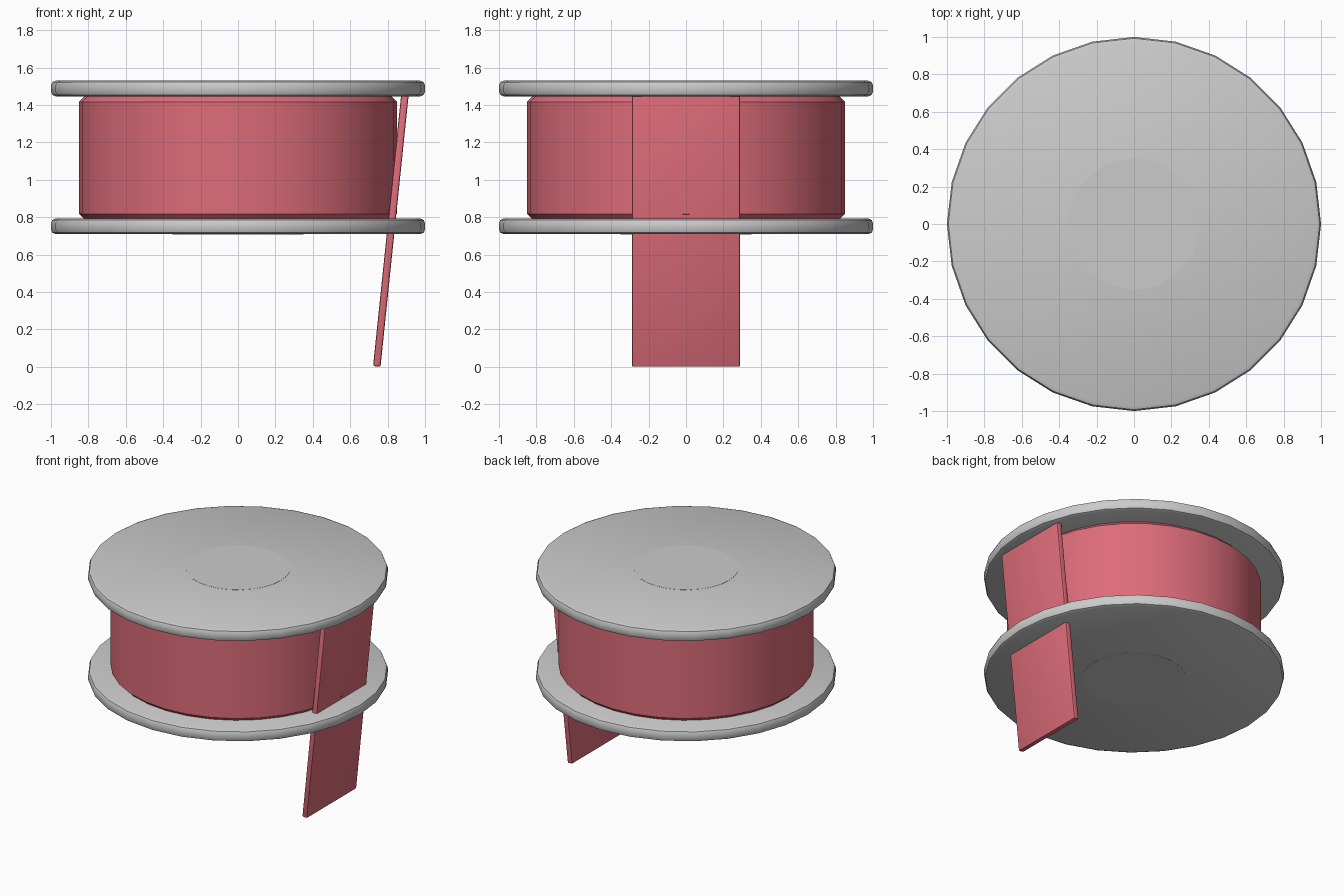
import bpy
from math import atan2, hypot, radians

if "Cube" in bpy.data.objects:
    bpy.data.objects.remove(bpy.data.objects["Cube"])

red = bpy.data.materials.new("tape_red")
red.diffuse_color = (0.72, 0.15, 0.19, 1)
red.use_nodes = True
red.node_tree.nodes["Principled BSDF"].inputs["Base Color"].default_value = red.diffuse_color


def finish(ob, name, bevel, segments, mat=None):
    ob.name = name
    if bevel:
        mod = ob.modifiers.new("edge_bevel", "BEVEL")
        mod.width = bevel
        mod.segments = segments
        mod.limit_method = "ANGLE"
        mod.angle_limit = radians(40)
        bpy.ops.object.modifier_apply(modifier=mod.name)
    bpy.ops.object.shade_smooth_by_angle(angle=radians(35))
    if mat:
        ob.data.materials.append(mat)
    return ob


def disc(name, radius, z0, z1, sides, bevel, segments, mat=None):
    bpy.ops.mesh.primitive_cylinder_add(vertices=sides, radius=radius, depth=z1 - z0,
                                        location=(0, 0, (z0 + z1) / 2))
    return finish(bpy.context.object, name, bevel, segments, mat)


# Spool: two rounded flanges and a central hub
for name, z in (("lower_flange", 0.71), ("upper_flange", 1.447)):
    disc(name, 1.0, z, z + 0.083, 28, 0.025, 2)
disc("hub", 0.35, 0.709, 1.531, 28, 0, 1)

# Wound roll with chamfered rims
disc("wound_roll", 0.85, 0.785, 1.45, 32, 0.033, 1, red)

# Loose strip hanging down at a slant, its top end hidden in the upper flange
bottom, top = (0.742, 0.002), (0.896, 1.49)
dx, dz = top[0] - bottom[0], top[1] - bottom[1]
bpy.ops.mesh.primitive_cube_add(size=1, location=((bottom[0] + top[0]) / 2, 0, (bottom[1] + top[1]) / 2),
                                rotation=(0, atan2(dx, dz), 0))
strip = bpy.context.object
strip.scale = (0.04, 0.58, hypot(dx, dz))
bpy.ops.object.transform_apply(location=False, rotation=False, scale=True)
finish(strip, "loose_strip", 0.01, 2, red)
